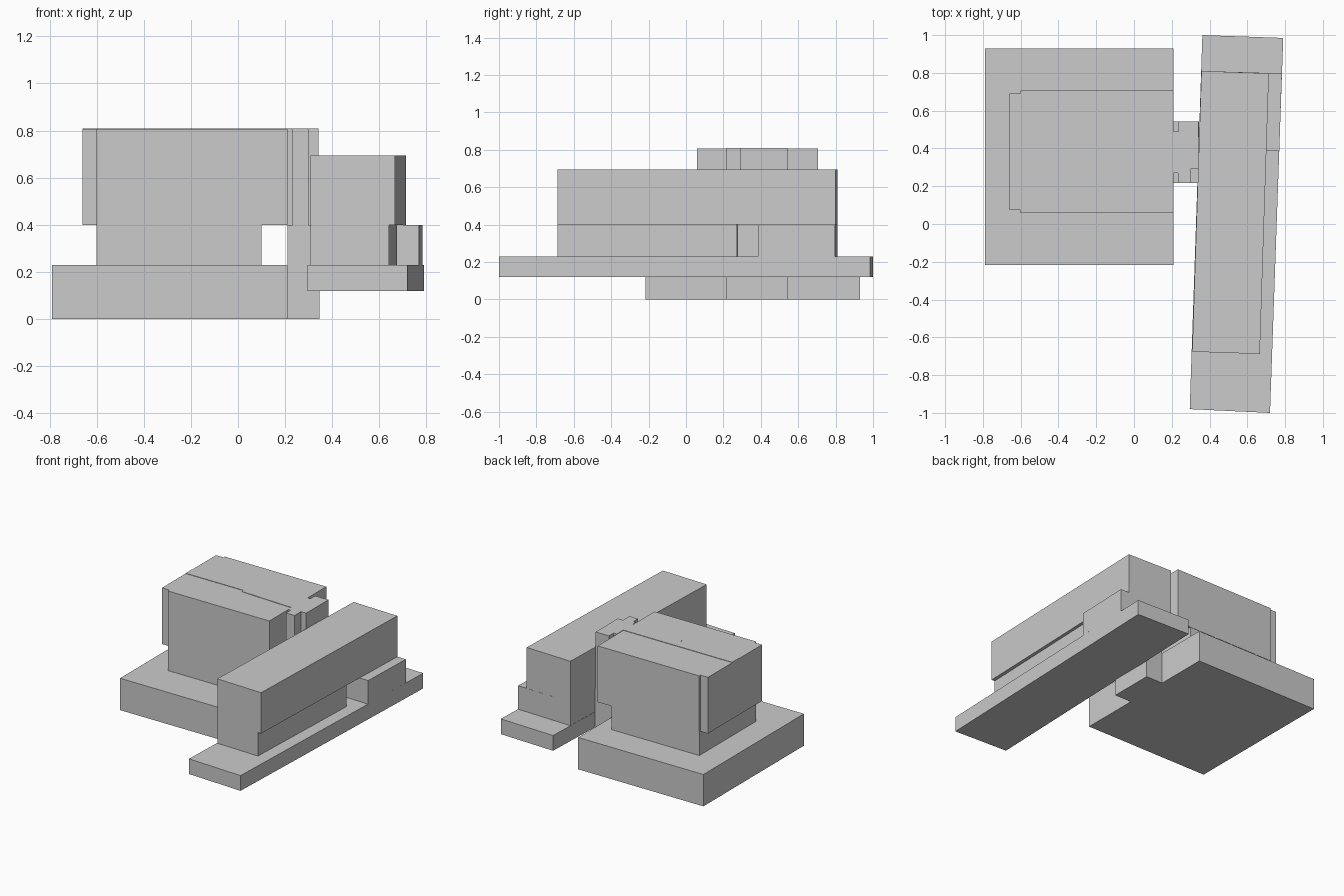
import bpy, bmesh


def prism(name, outline, z0, z1):
    """Extrude a plan outline between two heights."""
    bm = bmesh.new()
    base = bm.faces.new([bm.verts.new((x, y, z0)) for x, y in outline])
    top = bmesh.ops.extrude_face_region(bm, geom=[base])["geom"]
    for v in top:
        if isinstance(v, bmesh.types.BMVert):
            v.co.z = z1
    bmesh.ops.recalc_face_normals(bm, faces=bm.faces)
    mesh = bpy.data.meshes.new(name)
    bm.to_mesh(mesh)
    bm.free()
    obj = bpy.data.objects.new(name, mesh)
    bpy.context.collection.objects.link(obj)
    return obj


def rect(x0, x1, y0, y1):
    return [(x0, y0), (x1, y0), (x1, y1), (x0, y1)]


def floors(name, outline, levels):
    """One prism per storey."""
    for i, (a, b) in enumerate(zip(levels, levels[1:])):
        prism(f"{name}_{i + 1}", outline, a, b)


# West block: two-storey podium and recessed neck
floors("podium_floor", rect(-0.79, 0.21, -0.217, 0.93), [0, 0.115, 0.23])
prism("podium_neck", rect(-0.60, 0.10, 0.06, 0.705), 0.23, 0.40)

# Two tower wings, each with a slightly narrower west end
levels = [0.40, 0.50, 0.605, 0.705, 0.806]
south = [(-0.66, 0.075), (-0.60, 0.075), (-0.60, 0.058), (0.21, 0.058),
         (0.21, 0.307), (-0.195, 0.325), (-0.20, 0.345), (-0.66, 0.345)]
north = [(-0.66, 0.415), (0.21, 0.415), (0.21, 0.707), (-0.60, 0.707),
         (-0.60, 0.692), (-0.66, 0.692)]
floors("south_wing_floor", south, levels)
floors("north_wing_floor", north, levels)

# Corridor between the wings
corridor = [(-0.66, 0.345), (-0.20, 0.345), (-0.195, 0.325), (0.21, 0.307),
            (0.21, 0.415), (-0.66, 0.415)]
prism("corridor", corridor, 0.40, 0.809)

# Circulation core linking both blocks, notched at the upper storeys
floors("core_lower", rect(0.21, 0.345, 0.217, 0.543), [0, 0.115, 0.23, 0.40])
core = [(0.21, 0.27), (0.232, 0.27), (0.232, 0.217), (0.30, 0.217),
        (0.30, 0.29), (0.342, 0.29), (0.342, 0.543), (0.235, 0.543),
        (0.235, 0.49), (0.21, 0.49)]
prism("core_upper", core, 0.40, 0.809)

# East block: long base slab
prism("east_base", [(0.295, -0.98), (0.72, -1.0), (0.79, 0.985), (0.362, 1.0)],
      0.12, 0.23)

# East ground storey with entrance recess and projecting room
ground = [(0.308, -0.676), (0.64, -0.687), (0.675, 0.273), (0.50, 0.279),
          (0.504, 0.393), (0.769, 0.385), (0.783, 0.797), (0.357, 0.81)]
prism("east_ground_floor", ground, 0.23, 0.40)

# East upper storeys
upper = [(0.308, -0.676), (0.666, -0.688), (0.714, 0.798), (0.357, 0.81)]
floors("east_upper_floor", upper, [0.40, 0.545, 0.695])
